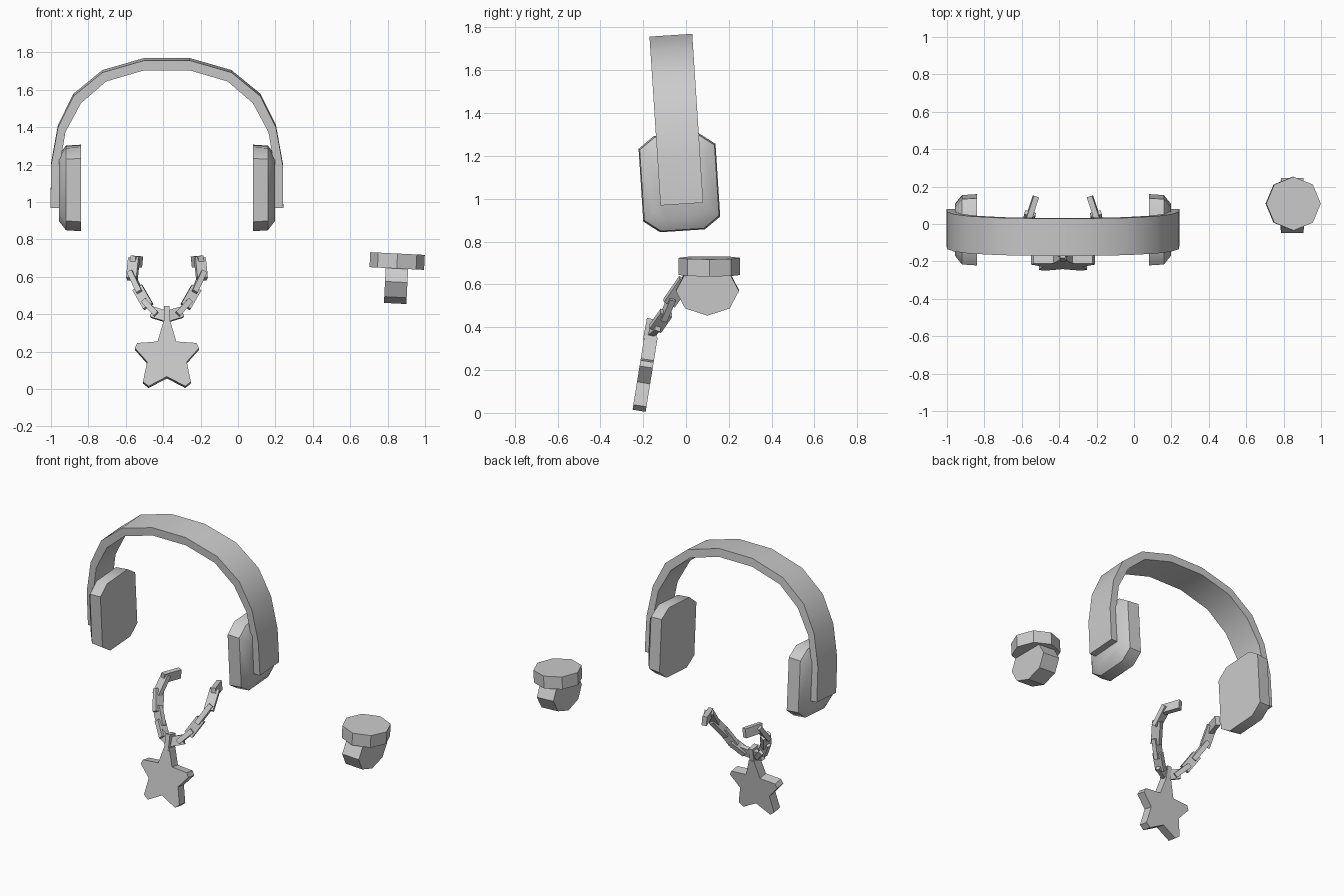
import bpy, bmesh, math
from mathutils import Vector, Matrix

if "Cube" in bpy.data.objects:
    bpy.data.objects.remove(bpy.data.objects["Cube"])

CX = -0.38      # centre line of headphones and necklace


def make(name, rings, smooth=None):
    """Loft closed rings of points into a capped solid."""
    bm = bmesh.new()
    rows = [[bm.verts.new(p) for p in r] for r in rings]
    n = len(rows[0])
    for a, b in zip(rows, rows[1:]):
        for i in range(n):
            j = (i + 1) % n
            bm.faces.new((a[i], a[j], b[j], b[i]))
    bm.faces.new(rows[0][::-1])
    bm.faces.new(rows[-1])
    bmesh.ops.recalc_face_normals(bm, faces=bm.faces)
    me = bpy.data.meshes.new(name)
    bm.to_mesh(me)
    bm.free()
    ob = bpy.data.objects.new(name, me)
    bpy.context.collection.objects.link(ob)
    if smooth:
        bpy.ops.object.select_all(action='DESELECT')
        ob.select_set(True)
        bpy.context.view_layer.objects.active = ob
        bpy.ops.object.shade_smooth_by_angle(angle=math.radians(smooth))
    return ob


def tilt(ob, origin, angle, axis='X'):
    o = Vector(origin)
    ob.data.transform(Matrix.Translation(o) @ Matrix.Rotation(angle, 4, axis))


# headband: arch cross-sections swept from one side to the other
outer = [(0.622, -0.025), (0.62, 0.20), (0.583, 0.405), (0.50, 0.573), (0.345, 0.70), (0.12, 0.765)]
inner = [(0.577, -0.025), (0.575, 0.19), (0.543, 0.38), (0.46, 0.535), (0.325, 0.652), (0.12, 0.712)]
outer += [(-x, z) for x, z in reversed(outer)]
inner += [(-x, z) for x, z in reversed(inner)]
W = 0.1
band = make("headband", [[(a, -W, b), (a, W, b), (c, W, d), (c, -W, d)]
                         for (a, b), (c, d) in zip(outer, inner)], 32)
tilt(band, (CX, -0.021, 1.0), 0.065)


# ear cups: chamfered rectangles tapering to the outside
def cup_ring(x, w, h, cy, cz):
    q = [(w, h - cz), (w - cy, h), (cy - w, h), (-w, h - cz),
         (-w, cz - h), (cy - w, -h), (w - cy, -h), (w, cz - h)]
    return [(x, y, z + 0.075) for y, z in q]


for side, label in ((1, "right"), (-1, "left")):
    cup = make(label + "_ear_cup", [cup_ring(side * 0.46, 0.18, 0.225, 0.075, 0.055),
                                    cup_ring(side * 0.54, 0.175, 0.22, 0.075, 0.055),
                                    cup_ring(side * 0.578, 0.13, 0.172, 0.06, 0.045)], 40)
    tilt(cup, (CX, -0.026, 1.0), 0.065)


# star pendant with blunt tips
half = [(0.018, 0.358), (0.05, 0.248), (0.158, 0.24), (0.172, 0.213), (0.106, 0.138),
        (0.128, 0.03), (0.098, 0.006)]
star = half + [(0, 0.058)] + [(-x, z) for x, z in reversed(half)]
pendant = make("star_pendant", [[(x, y, z) for x, z in star] for y in (-0.031, 0.031)])
tilt(pendant, (CX, -0.22, 0.004), -0.16)
# star leans back toward the chain at the top


# chain links: boxes along a path, alternating flat and edge-on
def link(name, a, b, w, t, side):
    a, b = Vector(a), Vector(b)
    d = (b - a).normalized()
    a, b = a - d * 0.018, b + d * 0.018
    u = d.cross(side).normalized()
    v = d.cross(u)
    sq = [(-1, -1), (1, -1), (1, 1), (-1, 1)]
    return make(name, [[p + u * (i * w / 2) + v * (j * t / 2) for i, j in sq] for p in (a, b)])


path = [(0.15, 0.13, 0.68), (0.178, 0.045, 0.682), (0.186, -0.015, 0.605), (0.148, -0.07, 0.525),
        (0.108, -0.10, 0.455), (0.062, -0.135, 0.405), (0.012, -0.155, 0.39)]
for s in (1, -1):
    pts = [Vector((CX + s * x, y, z)) for x, y, z in path]
    for i, (a, b) in enumerate(zip(pts, pts[1:])):
        w, t = (0.058, 0.028) if i % 2 else (0.03, 0.06)
        link("chain_link", a, b, w, t, Vector((s * 0.3, -1, 0.3)))
link("pendant_loop", (CX, -0.156, 0.42), (CX, -0.168, 0.355), 0.03, 0.06, Vector((0, 1, 0)))

# watch: octagonal dial on an octagonal strap
oct8 = [(math.cos(k * math.pi / 4), math.sin(k * math.pi / 4)) for k in range(8)]
dial = make("watch_dial", [[(0.146 * c, 0.144 * s, z) for c, s in oct8] for z in (-0.04, 0.04)])
tilt(dial, (0.851, 0.109, 0.684), 0.05, 'Y')
strap = make("watch_strap", [[(x, 0.147 * c, 0.115 * s) for c, s in oct8] for x in (-0.06, 0.06)])
tilt(strap, (0.846, 0.1, 0.572), 0.05, 'Y')
